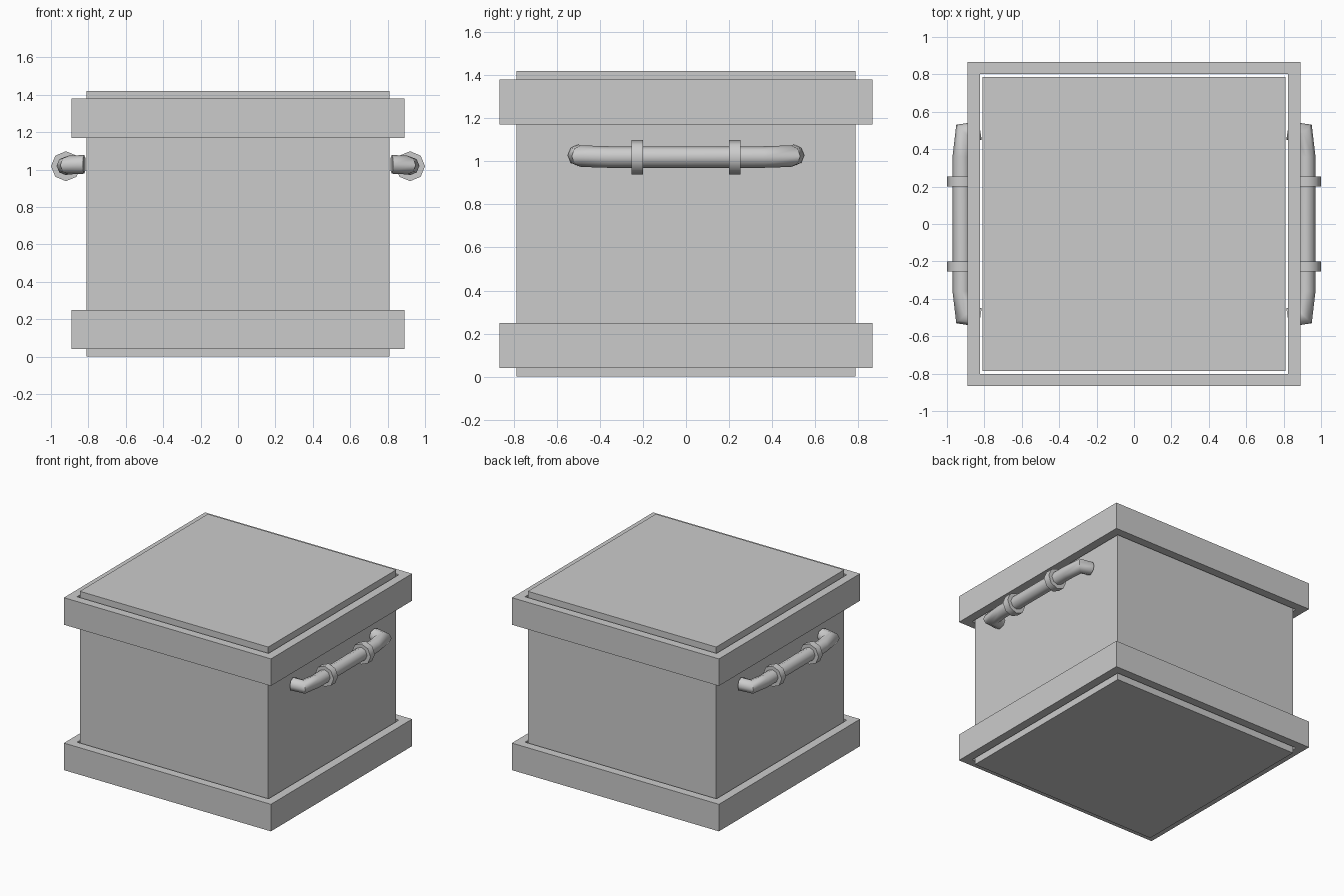
import bpy, bmesh, math
from mathutils import Vector

if "Cube" in bpy.data.objects:
    bpy.data.objects.remove(bpy.data.objects["Cube"])


def finish(name, bm, smooth=False):
    bmesh.ops.recalc_face_normals(bm, faces=bm.faces)
    mesh = bpy.data.meshes.new(name)
    bm.to_mesh(mesh)
    bm.free()
    obj = bpy.data.objects.new(name, mesh)
    bpy.context.collection.objects.link(obj)
    if smooth:
        bpy.ops.object.select_all(action='DESELECT')
        obj.select_set(True)
        bpy.context.view_layer.objects.active = obj
        bpy.ops.object.shade_smooth_by_angle(angle=math.radians(50))
    return obj


def box(name, x, y, z0, z1):
    bm = bmesh.new()
    bmesh.ops.create_cube(bm, size=1)
    for v in bm.verts:
        v.co = (v.co.x * 2 * x, v.co.y * 2 * y, z0 if v.co.z < 0 else z1)
    return finish(name, bm)


def band(name, z0, z1, outer=(0.89, 0.867), inner=(0.823, 0.801)):
    # open rectangular frame with mitred corners
    bm = bmesh.new()
    rings = []
    for sx, sy in ((-1, -1), (1, -1), (1, 1), (-1, 1)):
        rings.append([bm.verts.new((sx * s[0], sy * s[1], z))
                      for s, z in ((outer, z0), (outer, z1), (inner, z1), (inner, z0))])
    for i in range(4):
        a, b = rings[i], rings[(i + 1) % 4]
        for j in range(4):
            k = (j + 1) % 4
            bm.faces.new((a[j], b[j], b[k], a[k]))
    return finish(name, bm)


def tube(name, path, radius, sides=8):
    # mitred pipe along a path that bends sideways
    pts = [Vector(p) for p in path]
    bm = bmesh.new()
    rings = []
    up = Vector((0, 0, 1))
    for i, p in enumerate(pts):
        d0 = (p - pts[i - 1]).normalized() if i else (pts[1] - p).normalized()
        d1 = (pts[i + 1] - p).normalized() if i < len(pts) - 1 else d0
        t = (d0 + d1).normalized()
        side = t.cross(up).normalized() / max(t.dot(d0), 0.5)
        rings.append([bm.verts.new(p + radius * (side * math.cos(a) + up * math.sin(a)))
                      for a in (2 * math.pi * k / sides for k in range(sides))])
    for a, b in zip(rings, rings[1:]):
        for j in range(sides):
            k = (j + 1) % sides
            bm.faces.new((a[j], a[k], b[k], b[j]))
    bm.faces.new(rings[0])
    bm.faces.new(rings[-1])
    return finish(name, bm, True)


# crate body and the two loose frames around it
box("crate_body", 0.81, 0.786, 0, 1.42)
band("lower_band", 0.04, 0.25)
band("upper_band", 1.17, 1.38)

# side handles with two collars each
half = [(0.822, 0.50, 1.028), (0.905, 0.487, 1.024), (0.92, 0.36, 1.02)]
path = half + [(x, -y, z) for x, y, z in reversed(half)]
for s, label in ((1, "right"), (-1, "left")):
    tube(label + "_handle", [(s * x, y, z) for x, y, z in path], 0.05)
    for t, end in ((1, "back"), (-1, "front")):
        tube(f"{label}_{end}_collar",
             [(s * 0.92, t * 0.2, 1.018), (s * 0.92, t * 0.253, 1.018)], 0.08)
